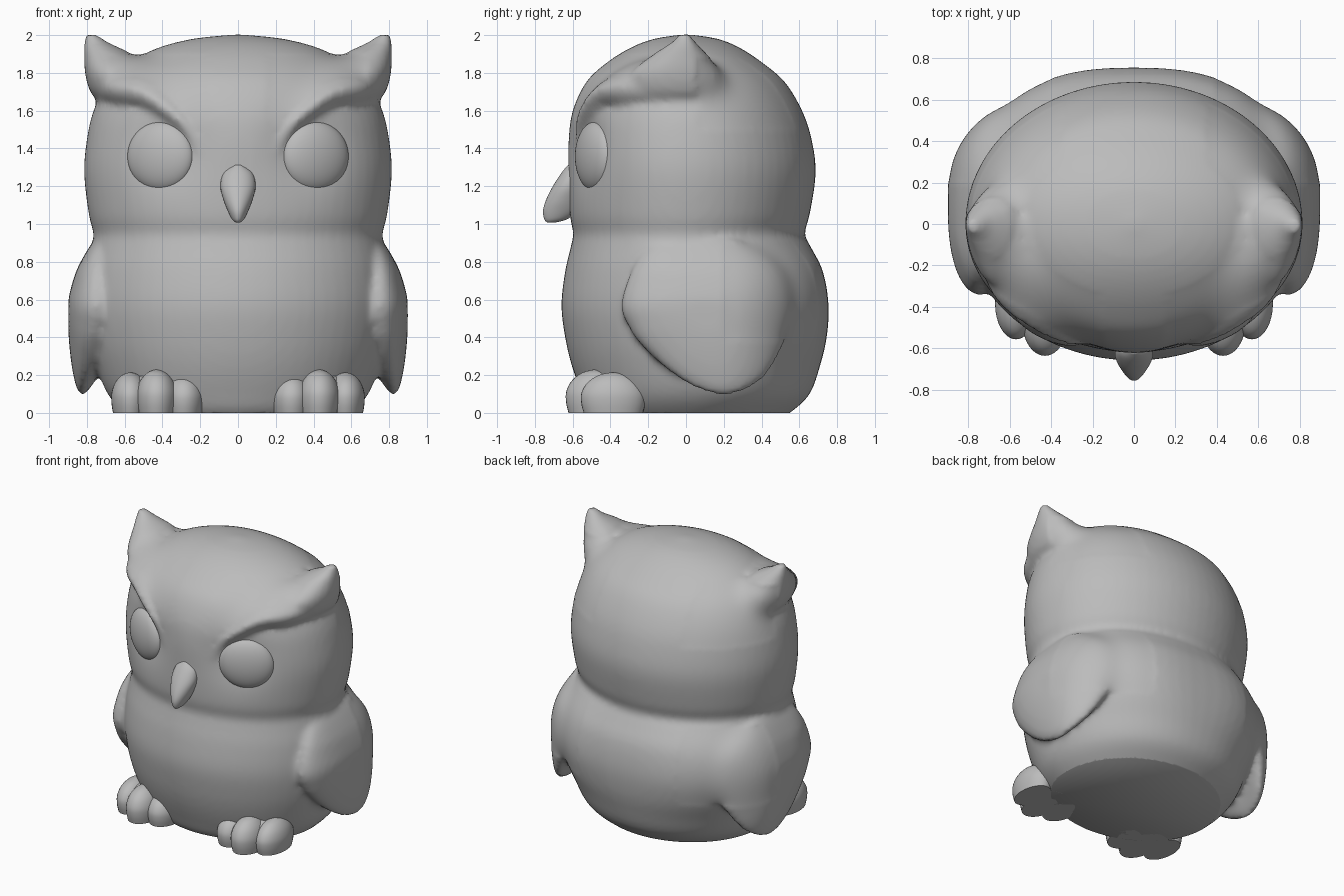
import bpy, bmesh
from math import sin, cos, pi, exp, radians
from mathutils import Vector

cube = bpy.data.objects.get("Cube")
if cube:
    bpy.data.objects.remove(cube, do_unlink=True)

grey = bpy.data.materials.new("plain_grey")
grey.use_nodes = True
grey.diffuse_color = (0.5, 0.5, 0.5, 1)
grey.node_tree.nodes["Principled BSDF"].inputs["Base Color"].default_value = (0.5, 0.5, 0.5, 1)


def spline(rows, steps, closed=False):
    """Catmull-Rom interpolation of equally long tuples."""
    n, out = len(rows), []
    for i in range(n if closed else n - 1):
        ids = [(i + k) % n if closed else min(max(i + k, 0), n - 1) for k in (-1, 0, 1, 2)]
        p = [rows[j] for j in ids]
        for s in range(steps):
            t = s / steps
            out.append(tuple(0.5 * (2 * b + (c - a) * t + (2 * a - 5 * b + 4 * c - d) * t * t
                                    + (3 * b - a - 3 * c + d) * t ** 3) for a, b, c, d in zip(*p)))
    return out if closed else out + [rows[-1]]


def skin(bm, rings):
    """Closed tube through rings of points."""
    loops = [[bm.verts.new(p) for p in ring] for ring in rings]
    n = len(loops[0])
    for a, b in zip(loops, loops[1:]):
        for i in range(n):
            j = (i + 1) % n
            bm.faces.new((a[i], a[j], b[j], b[i]))
    bm.faces.new(loops[0])
    bm.faces.new(loops[-1])


def loft(bm, rows, side=1, steps=4, count=64):
    """Stack of ovals: height, centre x, half width, front y, back y, back squareness."""
    rings = []
    for z, cx, rx, y0, y1, sq in spline(rows, steps):
        cy = 0 if y0 < 0 < y1 else (y0 + y1) / 2
        ring = []
        for i in range(count):
            a = 2 * pi * i / count
            c, s = cos(a), sin(a)
            if s > 0:
                c, s = (1 if c > 0 else -1) * abs(c) ** (2 / sq), s ** (2 / sq)
            y = cy + s * (y1 - cy if s > 0 else cy - y0)
            ring.append((side * (cx + c * rx), y, z))
        rings.append(ring)
    skin(bm, rings)


def finish(name, bm):
    bmesh.ops.recalc_face_normals(bm, faces=bm.faces[:])
    mesh = bpy.data.meshes.new(name)
    bm.to_mesh(mesh)
    bm.free()
    mesh.materials.append(grey)
    ob = bpy.data.objects.new(name, mesh)
    bpy.context.collection.objects.link(ob)
    bpy.ops.object.select_all(action="DESELECT")
    ob.select_set(True)
    bpy.context.view_layer.objects.active = ob
    bpy.ops.object.shade_smooth_by_angle(angle=radians(50))
    return ob


# Body and head in one profile
bm = bmesh.new()
loft(bm, [(-0.1, 0, 0.46, -0.38, 0.40, 2), (0, 0, 0.60, -0.50, 0.55, 2),
          (0.1, 0, 0.69, -0.55, 0.655, 2.1), (0.25, 0, 0.75, -0.605, 0.71, 2.2),
          (0.4, 0, 0.79, -0.64, 0.745, 2.4), (0.57, 0, 0.81, -0.66, 0.755, 2.55),
          (0.75, 0, 0.80, -0.64, 0.725, 2.45), (0.88, 0, 0.775, -0.61, 0.66, 2.2),
          (0.95, 0, 0.765, -0.597, 0.628, 2), (1.05, 0, 0.79, -0.615, 0.655, 2),
          (1.27, 0, 0.815, -0.622, 0.687, 2), (1.45, 0, 0.80, -0.622, 0.665, 2),
          (1.6, 0, 0.765, -0.60, 0.615, 2), (1.75, 0, 0.69, -0.53, 0.525, 2),
          (1.85, 0, 0.585, -0.425, 0.41, 2), (1.93, 0, 0.43, -0.30, 0.29, 2),
          (1.98, 0, 0.24, -0.17, 0.17, 2), (2.003, 0, 0.02, -0.02, 0.02, 2)])

wing_outline = spline([(-0.34, 0.6), (-0.3, 0.45), (-0.19, 0.31), (0, 0.16), (0.2, 0.095),
                       (0.38, 0.16), (0.49, 0.31), (0.57, 0.55), (0.5, 0.78),
                       (0.25, 0.92), (0, 0.94), (-0.22, 0.86)], 5, True)
brow_path = spline([(0.64, -0.12, 1.735, 0.125), (0.58, -0.30, 1.73, 0.11),
                    (0.45, -0.42, 1.70, 0.10), (0.32, -0.515, 1.60, 0.085),
                    (0.23, -0.565, 1.49, 0.06), (0.19, -0.59, 1.38, 0.025)], 5)
for side in (1, -1):
    # Ear tufts
    loft(bm, [(1.63, 0.58, 0.14, -0.28, 0.18, 2), (1.7, 0.61, 0.172, -0.31, 0.21, 2),
              (1.8, 0.635, 0.175, -0.30, 0.20, 2), (1.9, 0.69, 0.125, -0.17, 0.11, 2),
              (1.96, 0.75, 0.065, -0.08, 0.055, 2), (2.003, 0.777, 0.03, -0.04, 0.02, 2)], side)
    # Brow ridges sweeping from the ears to the beak, running back into the forehead
    pts = [Vector(p[:3]) for p in brow_path]
    rings = []
    for i, p in enumerate(pts):
        d = (pts[min(i + 1, len(pts) - 1)] - pts[max(i - 1, 0)]).normalized()
        u = d.cross(Vector((0, 0, 1))).normalized()
        down = d.cross(u)
        back = down * 1.5 - Vector((0, 1.6, 0))
        r = brow_path[i][3]
        ring = []
        for a in range(24):
            c, s = cos(a * pi / 12), sin(a * pi / 12)
            q = p + r * (c * u + s * (down if s > 0 else back))
            ring.append((side * q.x, q.y, q.z))
        rings.append(ring)
    skin(bm, rings)
    # Wings: lens shapes hugging the body, thinner toward top and tip
    rings = []
    for k in range(1, 24):
        a = pi * k / 24
        ring = []
        for y, z in wing_outline:
            s = sin(a) ** 0.8
            py, pz = 0.1 + s * (y - 0.1), 0.53 + s * (z - 0.53)
            x = (0.745 + 0.2 * max(0, 0.5 - pz) - 0.15 * max(0, pz - 0.75)
                 - 0.9 * max(0, py - 0.2) ** 2)
            thick = 0.155 * min(1, 0.35 + 1.3 * pz, 1 - 1.2 * (pz - 0.6))
            ring.append((side * (x + thick * cos(a)), py, pz))
        rings.append(ring)
    skin(bm, rings)

# Blend everything into one soft sculpted surface
raw = finish("body_blend", bm)
remesh = raw.modifiers.new("Remesh", "REMESH")
remesh.mode = "VOXEL"
remesh.voxel_size = 0.02
smooth = raw.modifiers.new("Smooth", "SMOOTH")
smooth.factor = 0.5
smooth.iterations = 6
bpy.context.view_layer.update()
baked = bpy.data.meshes.new_from_object(raw.evaluated_get(bpy.context.evaluated_depsgraph_get()))
bm = bmesh.new()
bm.from_mesh(baked)
bpy.data.objects.remove(raw, do_unlink=True)
bpy.data.meshes.remove(baked)


def is_soft(x, y, z):
    """Forehead above the brows, backs of the ears, backs of the wings."""
    forehead = y < 0.05 and 1.9 > z > 1.77 - 2 * (0.58 - x) ** 2 and 0.15 < x < 0.68
    ear_back = y > 0.05 and 1.5 < z < 1.88 and x > 0.35
    wing_back = y > 0.2 and 0.38 < z < 0.9 and x > 0.4
    return forehead or ear_back or wing_back


soft = [v for v in bm.verts if is_soft(abs(v.co.x), v.co.y, v.co.z)]
for i in range(40):
    bmesh.ops.smooth_vert(bm, verts=soft, factor=0.5, use_axis_x=True, use_axis_y=True, use_axis_z=True)
# Eye sockets
for v in bm.verts:
    if v.co.y < 0:
        d2 = (abs(v.co.x) - 0.38) ** 2 + (v.co.z - 1.40) ** 2
        v.co.y += 0.05 * exp(-d2 / 0.035)
# Flat base
cut = bmesh.ops.bisect_plane(bm, geom=bm.verts[:] + bm.edges[:] + bm.faces[:],
                             plane_co=(0, 0, 0), plane_no=(0, 0, 1), clear_inner=True)
rim = [g for g in cut["geom_cut"] if isinstance(g, bmesh.types.BMEdge)]
bmesh.ops.holes_fill(bm, edges=rim, sides=0)
finish("body", bm)

# Beak
bm = bmesh.new()
loft(bm, [(1.008, 0, 0.012, -0.735, -0.69, 2), (1.025, 0, 0.032, -0.75, -0.63, 2),
          (1.07, 0, 0.055, -0.757, -0.57, 2), (1.13, 0, 0.078, -0.74, -0.55, 2),
          (1.2, 0, 0.093, -0.705, -0.54, 2), (1.27, 0, 0.078, -0.66, -0.54, 2),
          (1.312, 0, 0.03, -0.625, -0.55, 2)], count=32)
finish("beak", bm)

for side, label in ((1, "left"), (-1, "right")):
    # Eyes: flattened balls turned along the face
    bm = bmesh.new()
    bmesh.ops.create_uvsphere(bm, u_segments=40, v_segments=24, radius=1)
    eye = finish(label + "_eye", bm)
    eye.scale = (0.19, 0.08, 0.184)
    eye.location = (side * 0.41, -0.48, 1.357)
    eye.rotation_euler = (0, 0, side * radians(25))

    # Feet: three toes and a broad pad
    bm = bmesh.new()
    for cx, cy, rx, ry, h in ((0.285, -0.44, 0.105, 0.15, 0.205), (0.43, -0.475, 0.108, 0.16, 0.23),
                              (0.57, -0.385, 0.1, 0.17, 0.215), (0.42, -0.39, 0.22, 0.17, 0.21)):
        loft(bm, [(h * t, cx, rx * k, cy - ry * k, cy + ry * k, 2) for t, k in
                  ((0, 0.92), (0.25, 1), (0.5, 0.99), (0.75, 0.8), (0.93, 0.45), (1, 0.05))],
             side, count=32)
    finish(label + "_foot", bm)
